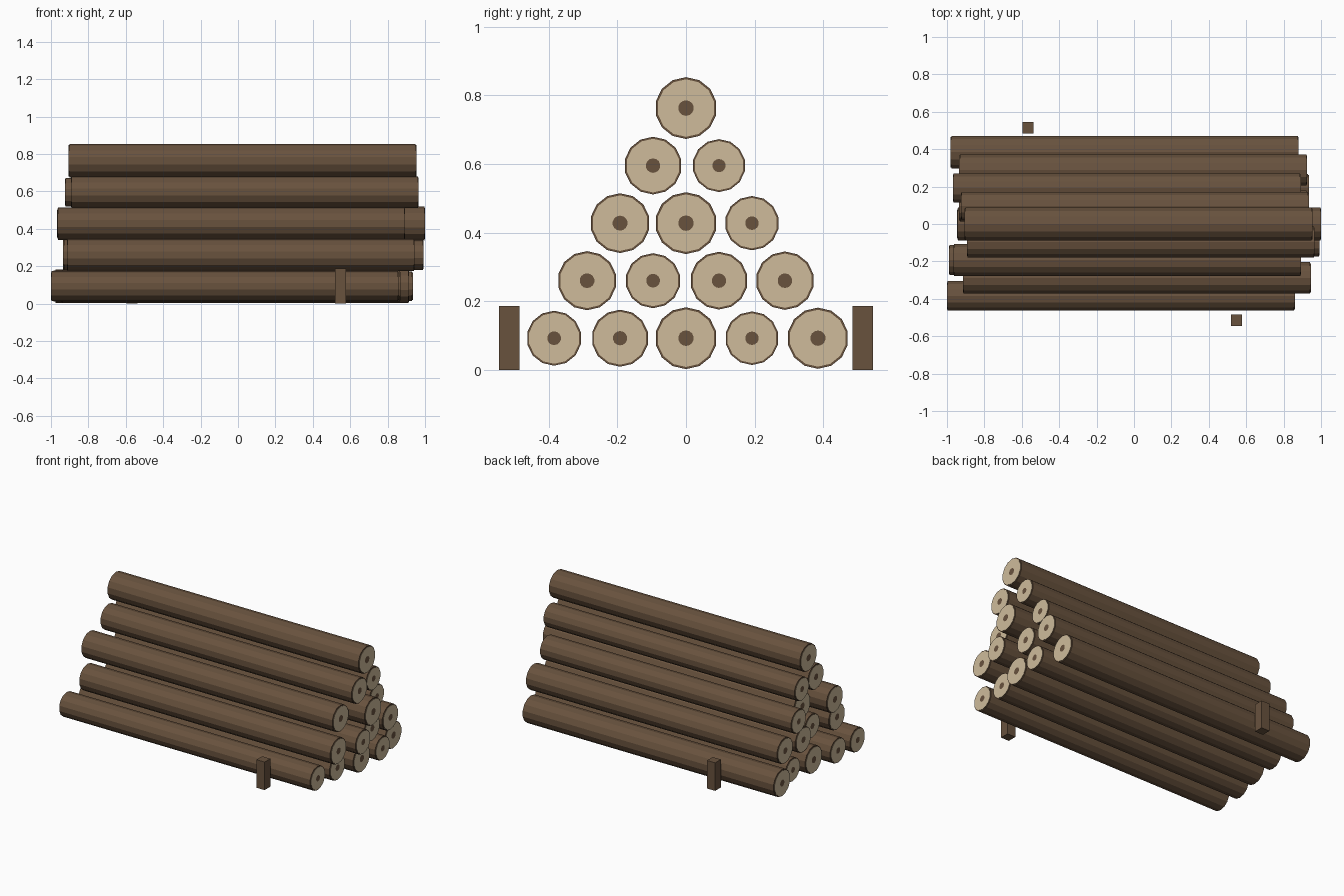
import bpy
import bmesh
from math import pi
from mathutils import Matrix, Vector

cube = bpy.data.objects.get("Cube")
if cube:
    bpy.data.objects.remove(cube, do_unlink=True)


def make_material(name, rgb):
    mat = bpy.data.materials.new(name)
    mat.use_nodes = True
    mat.diffuse_color = (*rgb, 1)
    mat.node_tree.nodes["Principled BSDF"].inputs["Base Color"].default_value = (*rgb, 1)
    return mat


BARK = make_material("bark brown", (0.140, 0.085, 0.048))
CUT = make_material("cut wood cream", (0.62, 0.50, 0.33))

SIDES = 14
LENGTH = 1.86
CAP = 0.004        # how far the cut face stands out of the bark
SPACING = 0.192    # between neighbouring logs
ROW_RISE = 0.1675
FIRST_ROW = 0.093


def add_object(name, bm, materials):
    mesh = bpy.data.meshes.new(name)
    bm.to_mesh(mesh)
    bm.free()
    for mat in materials:
        mesh.materials.append(mat)
    obj = bpy.data.objects.new(name, mesh)
    bpy.context.collection.objects.link(obj)
    return obj


def scale_face(face, factor):
    centre = face.calc_center_median()
    for v in face.verts:
        v.co = centre + (v.co - centre) * factor


def make_log(name, radius, location):
    bm = bmesh.new()
    # Bark cylinder laid along x, with a corner pointing along y
    turn = Matrix.Rotation(pi / 2, 4, "Y") @ Matrix.Rotation(pi / 2, 4, "Z")
    bmesh.ops.create_cone(bm, cap_ends=True, segments=SIDES, radius1=radius,
                          radius2=radius, depth=LENGTH - 2 * CAP, matrix=turn)
    ends = [f for f in bm.faces if len(f.verts) == SIDES]
    for end in ends:
        outward = Vector((1 if end.calc_center_median().x > 0 else -1, 0, 0))
        # Bark rim, raised cut face, then the dark heart
        bmesh.ops.inset_region(bm, faces=[end], thickness=radius * 0.07)
        step = bmesh.ops.extrude_discrete_faces(bm, faces=[end])["faces"][0]
        bmesh.ops.translate(bm, verts=step.verts, vec=outward * CAP)
        before = set(bm.faces)
        ring = bmesh.ops.extrude_discrete_faces(bm, faces=[step])["faces"][0]
        scale_face(ring, 0.27)
        for face in bm.faces:
            if face not in before and face is not ring:
                face.material_index = 1
    obj = add_object(name, bm, [BARK, CUT])
    obj.location = location


def make_post(name, x, y):
    bm = bmesh.new()
    bmesh.ops.create_cube(bm, size=1, matrix=Matrix.Diagonal((0.06, 0.06, 0.187, 1)))
    add_object(name, bm, [BARK]).location = (x, y, 0.0935)


# Rows from the ground up; each log is (radius, shift along x), front to back
rows = [
    [(0.080, -0.07), (0.083, -0.06), (0.090, -0.015), (0.078, 0.005), (0.089, -0.05)],
    [(0.086, 0.015), (0.080, 0.063), (0.084, -0.005), (0.085, -0.005)],
    [(0.087, -0.036), (0.090, 0.07), (0.079, -0.038)],
    [(0.084, 0.036), (0.077, 0.005)],
    [(0.090, 0.024)],
]
for r, row in enumerate(rows):
    for i, (radius, shift) in enumerate(row):
        y = (i - (len(row) - 1) / 2) * SPACING
        make_log(f"log_row_{r + 1}_{i + 1}", radius, (shift, y, FIRST_ROW + r * ROW_RISE))

# Short stakes that hold the pile
make_post("front_stake", 0.548, -0.515)
make_post("back_stake", -0.567, 0.515)
